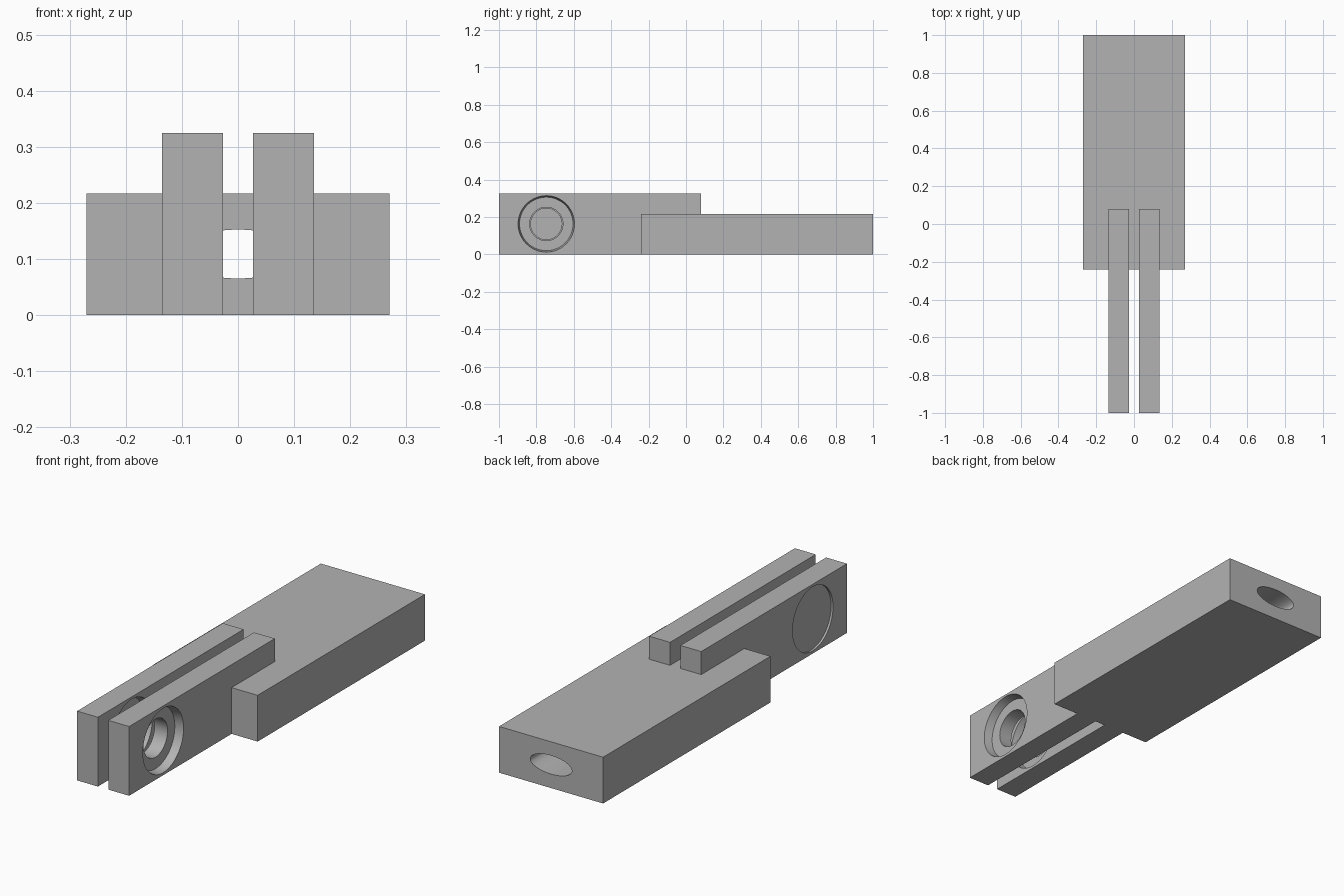
import bpy
import math

cube = bpy.data.objects.get("Cube")
if cube:
    bpy.data.objects.remove(cube, do_unlink=True)

grey = bpy.data.materials.new("plain grey")
grey.use_nodes = True
colour = (0.45, 0.45, 0.45, 1)
grey.diffuse_color = colour
grey.node_tree.nodes["Principled BSDF"].inputs["Base Color"].default_value = colour


def box(name, x0, x1, y0, y1, z0, z1):
    bpy.ops.mesh.primitive_cube_add(
        size=1, location=((x0 + x1) / 2, (y0 + y1) / 2, (z0 + z1) / 2))
    ob = bpy.context.object
    ob.name = name
    ob.scale = (x1 - x0, y1 - y0, z1 - z0)
    bpy.ops.object.transform_apply(location=False, rotation=False, scale=True)
    ob.data.materials.append(grey)
    return ob


def bore(target, x0, x1, r0, r1):
    """Cut a round hole along x, with radius r0 at x0 and r1 at x1."""
    bpy.ops.mesh.primitive_cone_add(
        vertices=64, radius1=r0, radius2=r1, depth=x1 - x0,
        location=((x0 + x1) / 2, PIN_Y, PIN_Z), rotation=(0, math.pi / 2, 0))
    cut(target, bpy.context.object)


def cut(target, cutter):
    cutter.hide_render = True
    mod = target.modifiers.new("cut", "BOOLEAN")
    mod.operation = "DIFFERENCE"
    mod.solver = "EXACT"
    mod.object = cutter
    bpy.ops.object.select_all(action="DESELECT")
    target.select_set(True)
    bpy.context.view_layer.objects.active = target
    bpy.ops.object.modifier_apply(modifier=mod.name)
    bpy.data.objects.remove(cutter, do_unlink=True)


def smooth(ob):
    bpy.ops.object.select_all(action="DESELECT")
    ob.select_set(True)
    bpy.context.view_layer.objects.active = ob
    bpy.ops.object.shade_smooth_by_angle(angle=math.radians(30))


PIN_Y, PIN_Z = -0.747, 0.163
INNER, OUTER = 0.027, 0.135

# Base block with an oval channel running lengthwise
base = box("base_block", -0.27, 0.27, -0.24, 1, 0, 0.217)
bpy.ops.mesh.primitive_cylinder_add(
    vertices=64, radius=1, depth=2, location=(0, 0.4, 0.109),
    rotation=(math.pi / 2, 0, 0))
channel = bpy.context.object
channel.scale = (0.108, 0.0435, 1)
cut(base, channel)

# Left prong: counterbore outside, pin hole all the way through
left = box("left_prong", INNER, OUTER, -1, 0.08, 0, 0.325)
bore(left, OUTER - 0.04, OUTER + 0.001, 0.143, 0.151)
bore(left, 0, OUTER - 0.03, 0.089, 0.089)

# Right prong: counterbore and blind hole inside, shallow disc recess outside
right = box("right_prong", -OUTER, -INNER, -1, 0.08, 0, 0.325)
bore(right, -INNER - 0.04, -INNER + 0.001, 0.143, 0.151)
bore(right, -OUTER + 0.02, -INNER - 0.03, 0.083, 0.083)
bore(right, -OUTER - 0.01, -OUTER + 0.01, 0.15, 0.15)

for part in (base, left, right):
    smooth(part)
